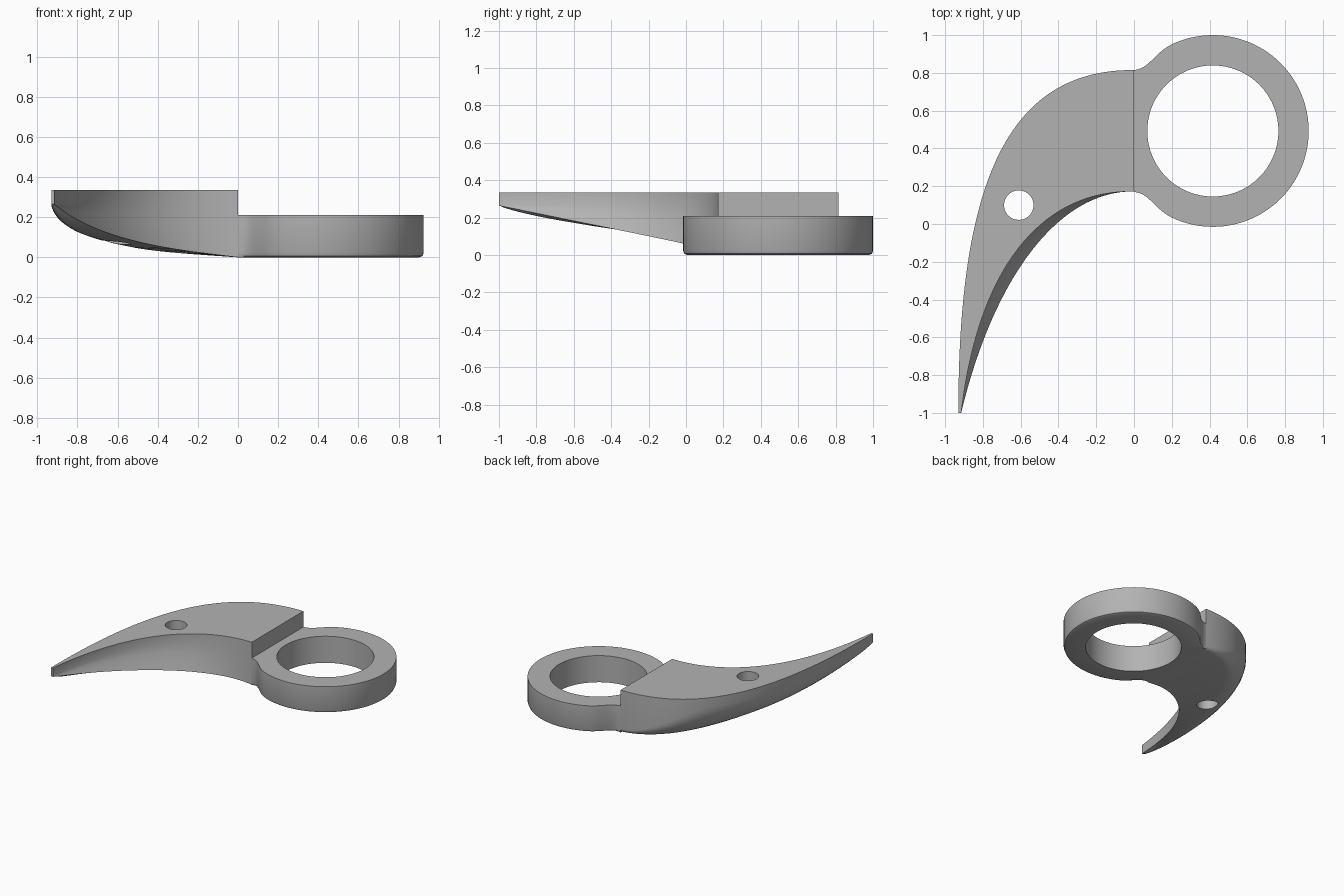
import bpy, bmesh, math
from mathutils import Vector

if "Cube" in bpy.data.objects:
    bpy.data.objects.remove(bpy.data.objects["Cube"])

steel = bpy.data.materials.new("grey steel")
steel.diffuse_color = (0.45, 0.45, 0.45, 1)
steel.use_nodes = True
steel.node_tree.nodes["Principled BSDF"].inputs["Base Color"].default_value = steel.diffuse_color


def bez(pts, t):
    u = 1 - t
    w = (u**3, 3*u*u*t, 3*u*t*t, t**3)
    return sum((Vector(p) * k for p, k in zip(pts, w)), Vector((0, 0)))


def ease(t):
    t = min(max(t, 0), 1)
    return t * t * (3 - 2 * t)


def finish(bm, name):
    bmesh.ops.remove_doubles(bm, verts=bm.verts, dist=0.0003)
    bmesh.ops.recalc_face_normals(bm, faces=bm.faces)
    me = bpy.data.meshes.new(name)
    bm.to_mesh(me)
    bm.free()
    me.materials.append(steel)
    ob = bpy.data.objects.new(name, me)
    bpy.context.collection.objects.link(ob)
    return ob


def activate(ob):
    bpy.ops.object.select_all(action='DESELECT')
    ob.select_set(True)
    bpy.context.view_layer.objects.active = ob


def smooth(ob):
    activate(ob)
    bpy.ops.object.shade_smooth_by_angle(angle=math.radians(30))


def bridge(bm, a, b):
    n = len(a)
    for i in range(n):
        bm.faces.new((a[i], a[(i+1) % n], b[(i+1) % n], b[i]))


# Finger ring with a flared neck ending flat at x = 0
CX, CY, R, RH, H = 0.4175, 0.4925, 0.5075, 0.347, 0.21
flare = [(0, 0.815), (0.08, 0.82), (0.11, 0.908), (0.2, 0.951)]
upper = [bez(flare, i / 10) for i in range(10)]
lower = [Vector((p.x, 2 * CY - p.y)) for p in reversed(upper)]
a0 = math.atan2(0.951 - CY, 0.2 - CX)
arc = [Vector((CX + R * math.cos(a), CY + R * math.sin(a)))
       for a in (a0 - 2 * a0 * i / 72 for i in range(73))]
flat = [lower[-1].lerp(upper[0], i / 20) for i in range(1, 20)]
outline = upper + arc + lower + flat
centre = Vector((CX, CY))

bm = bmesh.new()


def ring_loop(z, inset=0, hole=False):
    vs = []
    for p in outline:
        d = (p - centre).normalized()
        if hole:
            q = centre + d * RH
        else:
            q = p - d * inset * min(1, p.x / 0.03)
        vs.append(bm.verts.new((q.x, q.y, z)))
    return vs


loops = [ring_loop(H), ring_loop(0.022), ring_loop(0.007, 0.006),
         ring_loop(0, 0.022), ring_loop(0, 0, True), ring_loop(H, 0, True)]
for i in range(len(loops)):
    bridge(bm, loops[i], loops[(i + 1) % len(loops)])
smooth(finish(bm, "finger_ring"))

# Curved claw blade lofted along its outer, inner and lower inner edges
outer = [(0, 0.815), (-0.68, 0.82), (-0.93, 0.2), (-0.93, -1)]
inner = [(0, 0.172), (-0.47, 0.18), (-0.82, -0.2), (-0.915, -1)]
under = [(0, 0.172), (-0.38, 0.18), (-0.735, -0.25), (-0.915, -1)]
TOP, WALL, N = 0.335, 0.265, 48

bm = bmesh.new()
sections = []
for k in range(N + 1):
    t = k / N
    O = bez(outer, t + 0.9 * t * t * (1 - t))
    I, J = bez(inner, t), bez(under, t)
    base = max(0, 0.06 - 0.205 * J.y - 0.025 * (1 - t)**6)
    wall = max(base + 0.002, 0.03 + (WALL - 0.03) * ease(t / 0.35))
    f = 0.04 + 0.46 * ease(t / 0.5)
    pts = [(O, TOP), (O, wall)]
    for j in range(1, 9):          # rounded outer underside
        a = j / 8 * math.pi / 2
        pts.append((O.lerp(J, f * (1 - math.cos(a))),
                    wall - (wall - base) * math.sin(a)))
    pts.append((O.lerp(J, (f + 1) / 2), base))
    pts.append((J, base))
    for s in (0.33, 0.67):         # slightly hollow inner grind
        pts.append((J.lerp(I, s + 0.08), base + (WALL - base) * s))
    pts += [(I, max(WALL, base + 0.002)), (I, TOP)]
    sections.append([bm.verts.new((p.x, p.y, z)) for p, z in pts])
for a, b in zip(sections, sections[1:]):
    bridge(bm, a, b)
bm.faces.new(sections[0])
bm.faces.new(sections[-1])
blade = finish(bm, "claw_blade")

# Round through hole in the blade
bpy.ops.mesh.primitive_cylinder_add(vertices=48, radius=0.078, depth=1,
                                    location=(-0.61, 0.1, 0.2))
cutter = bpy.context.object
cutter.name = "hole_cutter"
cutter.hide_render = True
cutter.data.materials.append(steel)
cut = blade.modifiers.new("hole", 'BOOLEAN')
cut.operation = 'DIFFERENCE'
cut.solver = 'EXACT'
cut.object = cutter
activate(blade)
bpy.ops.object.modifier_apply(modifier=cut.name)
bpy.data.objects.remove(cutter)
smooth(blade)
